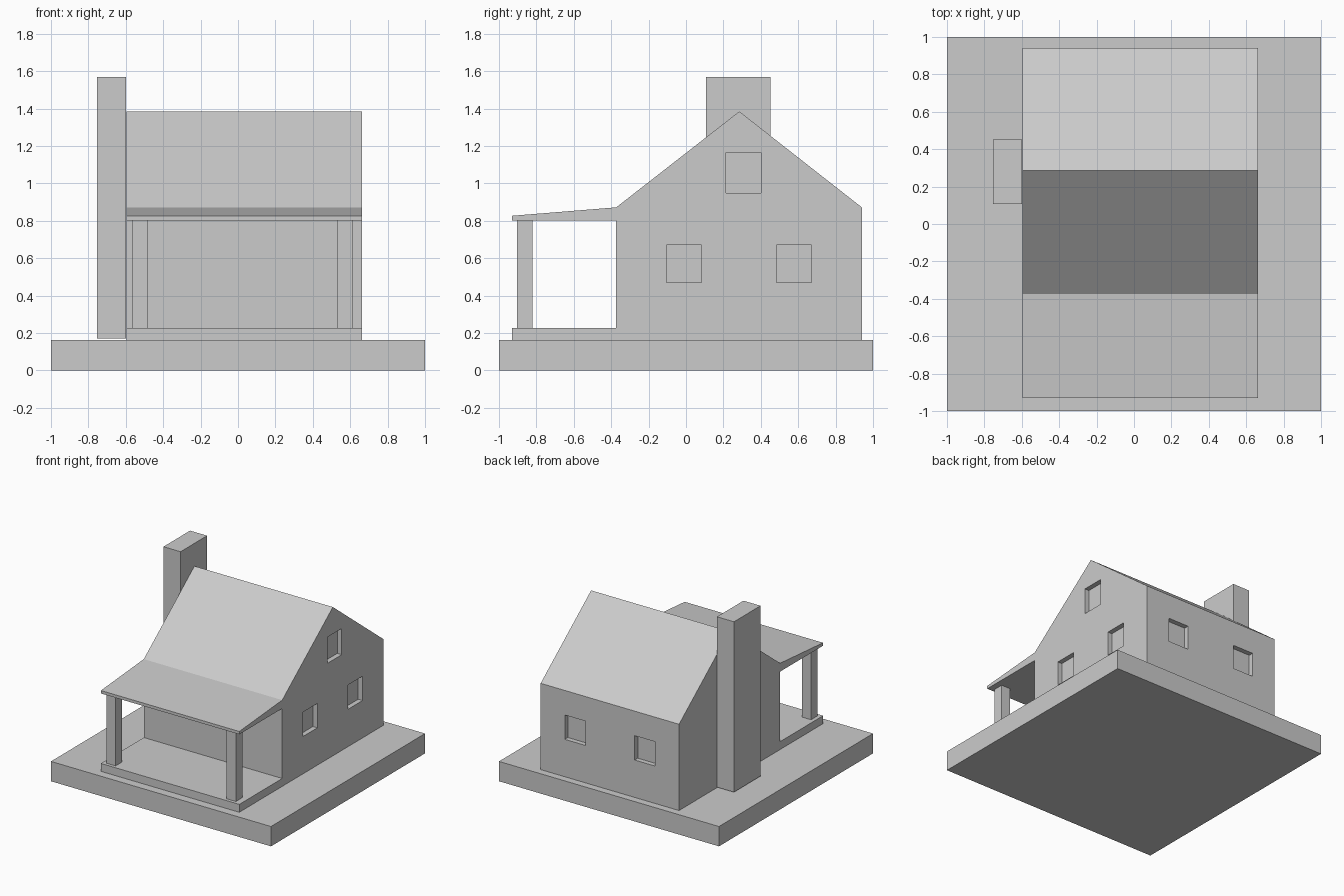
import bpy
import bmesh

default = bpy.data.objects.get("Cube")
if default:
    bpy.data.objects.remove(default, do_unlink=True)

GREY = (0.6, 0.6, 0.6, 1)
grey = bpy.data.materials.new("plain grey")
grey.use_nodes = True
grey.diffuse_color = GREY
grey.node_tree.nodes["Principled BSDF"].inputs["Base Color"].default_value = GREY


def make_object(name, bm):
    bmesh.ops.recalc_face_normals(bm, faces=bm.faces)
    mesh = bpy.data.meshes.new(name)
    bm.to_mesh(mesh)
    bm.free()
    mesh.materials.append(grey)
    obj = bpy.data.objects.new(name, mesh)
    bpy.context.collection.objects.link(obj)
    return obj


def box(name, x, y, z):
    """Box from (low, high) pairs along each axis."""
    bm = bmesh.new()
    bmesh.ops.create_cube(bm, size=1)
    for v in bm.verts:
        v.co = [low + (c + 0.5) * (high - low) for c, (low, high) in zip(v.co, (x, y, z))]
    return make_object(name, bm)


def extrude_profile(name, points, x):
    """Side profile of (y, z) points extruded along x."""
    bm = bmesh.new()
    face = bm.faces.new([bm.verts.new((x[0], py, pz)) for py, pz in points])
    result = bmesh.ops.extrude_face_region(bm, geom=[face])
    moved = [g for g in result["geom"] if isinstance(g, bmesh.types.BMVert)]
    bmesh.ops.translate(bm, verts=moved, vec=(x[1] - x[0], 0, 0))
    return make_object(name, bm)


# Ground slab
GROUND = 0.163
box("ground_slab", (-1, 1), (-1, 1), (0, GROUND))

# House body with porch floor and porch roof in one side profile
LEFT, RIGHT, BACK = -0.595, 0.663, 0.94
PORCH_FRONT, WALL_FRONT = -0.93, -0.373
FLOOR, CEILING, EAVE = 0.228, 0.803, 0.872
house = extrude_profile("house", [
    (PORCH_FRONT, GROUND), (BACK, GROUND), (BACK, EAVE), (0.285, 1.385),
    (WALL_FRONT, EAVE), (PORCH_FRONT, 0.827), (PORCH_FRONT, CEILING),
    (WALL_FRONT, CEILING), (WALL_FRONT, FLOOR), (PORCH_FRONT, FLOOR),
], (LEFT, RIGHT))

# Recessed windows in the gable wall and the back wall
DEPTH, HALF = 0.04, 0.093
LOWER = (0.47, 0.67)
cutters = []
for y, z in ((-0.01, LOWER), (0.577, LOWER), (0.307, (0.95, 1.165))):
    cutters.append(box("window_cutter", (RIGHT - DEPTH, RIGHT + 0.1), (y - HALF, y + HALF), z))
for x in (-0.285, 0.35):
    cutters.append(box("window_cutter", (x - HALF, x + HALF), (BACK - DEPTH, BACK + 0.1), LOWER))

bpy.context.view_layer.objects.active = house
for cutter in cutters:
    cutter.hide_render = True
    cut = house.modifiers.new("window", "BOOLEAN")
    cut.operation = "DIFFERENCE"
    cut.solver = "EXACT"
    cut.object = cutter
    bpy.ops.object.modifier_apply(modifier=cut.name)
    bpy.data.objects.remove(cutter, do_unlink=True)

# Porch posts
for side, x in (("right", -0.563), ("left", 0.53)):
    box("porch_post_" + side, (x, x + 0.083), (-0.903, -0.82), (FLOOR, CEILING))

# Chimney against the plain gable wall
box("chimney", (-0.753, -0.598), (0.108, 0.453), (0.17, 1.57))
